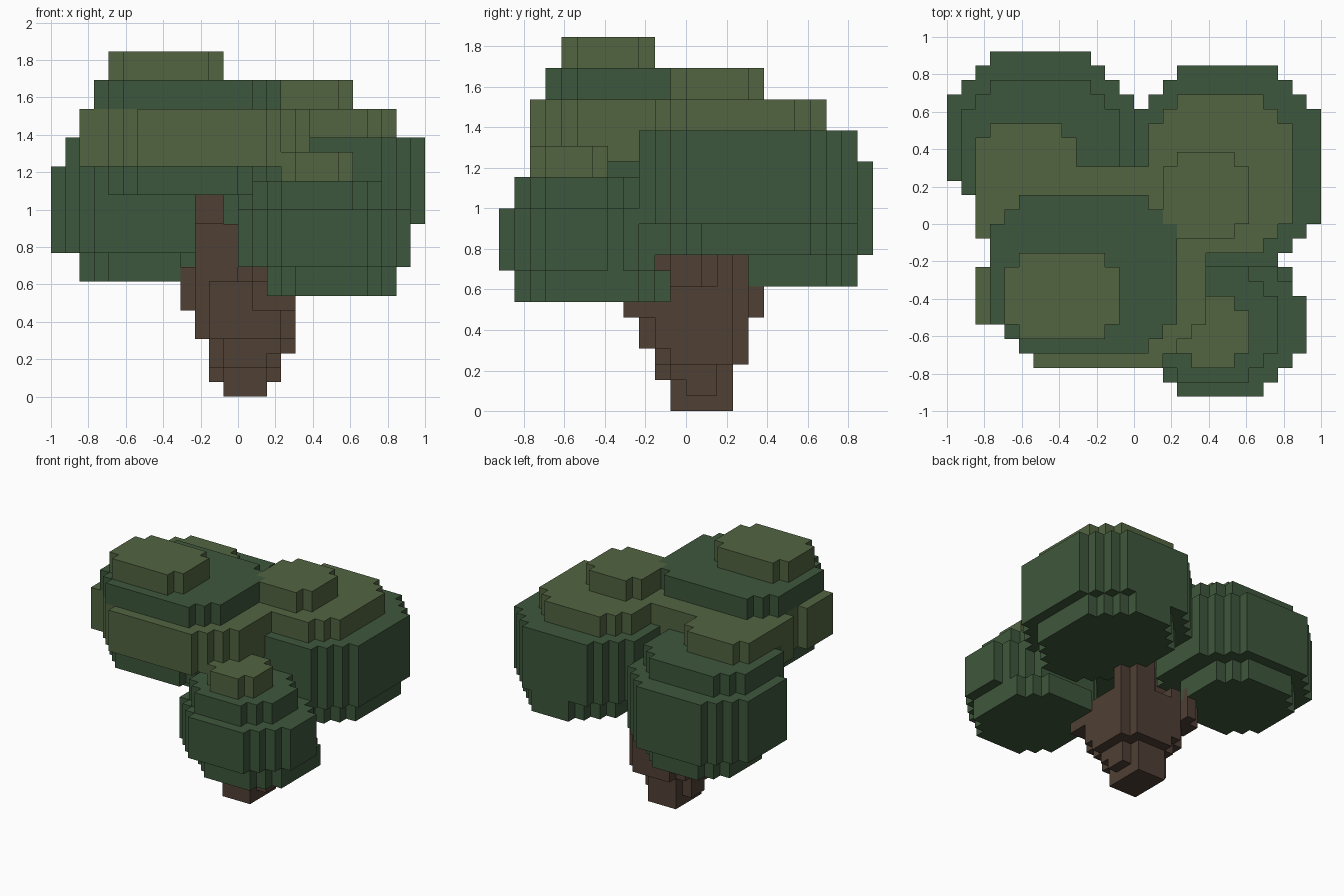
import bpy, bmesh

if "Cube" in bpy.data.objects:
    bpy.data.objects.remove(bpy.data.objects["Cube"])

V = 1 / 13  # size of one voxel


def material(name, rgb):
    m = bpy.data.materials.new(name)
    m.diffuse_color = (*rgb, 1)
    m.use_nodes = True
    m.node_tree.nodes["Principled BSDF"].inputs["Base Color"].default_value = m.diffuse_color
    return m


DARK = material("dark_leaf", (0.048, 0.095, 0.045))
LIGHT = material("light_leaf", (0.085, 0.127, 0.053))
BARK = material("bark", (0.08, 0.05, 0.035))


def outline(x0, x1, y0, y1, c):
    """Rectangle whose corners are cut into c one-voxel stair steps."""
    def corner(x, y, sx, sy):
        pts = [(x + sx * c, y)]
        for i in range(c):
            pts += [(x + sx * (c - i), y + sy * (i + 1)),
                    (x + sx * (c - i - 1), y + sy * (i + 1))]
        return pts
    loop = (corner(x0, y0, 1, 1)[::-1] + corner(x1, y0, -1, 1)
            + corner(x1, y1, -1, -1)[::-1] + corner(x0, y1, 1, -1))
    return [p for i, p in enumerate(loop) if p != loop[i - 1]]


def stack(name, mats, tiers):
    """One object made of stepped slabs (x0, x1, y0, y1, z0, z1, corner, material index)."""
    bm = bmesh.new()
    for x0, x1, y0, y1, z0, z1, c, mi in tiers:
        pts = outline(x0, x1, y0, y1, c)
        lo = [bm.verts.new((x * V, y * V, z0 * V)) for x, y in pts]
        hi = [bm.verts.new((x * V, y * V, z1 * V)) for x, y in pts]
        faces = [bm.faces.new(lo[::-1]), bm.faces.new(hi)]
        for i in range(len(pts)):
            faces.append(bm.faces.new((lo[i - 1], lo[i], hi[i], hi[i - 1])))
        for f in faces:
            f.material_index = mi
    me = bpy.data.meshes.new(name)
    bm.to_mesh(me)
    bm.free()
    for m in mats:
        me.materials.append(m)
    ob = bpy.data.objects.new(name, me)
    bpy.context.collection.objects.link(ob)
    return ob


LEAF = (DARK, LIGHT)

# Back left leaf clump
stack("back_left_crown", LEAF, [
    (-11, -2, 2, 11, 8, 10, 2, 0),
    (-13, 0, 0, 12, 10, 16, 3, 0),
    (-12, -1, 0, 10, 16, 18, 2, 0),
    (-11, -4, 0, 7, 18, 20, 1, 1),
])

# Back right leaf clump
stack("back_right_crown", LEAF, [
    (2, 12, -2, 11, 10, 12, 3, 0),
    (0, 13, -3, 11, 12, 18, 3, 0),
    (1, 11, -2, 9, 18, 20, 2, 1),
    (2, 8, -1, 5, 20, 22, 1, 1),
])

# Front left leaf clump, the tallest
stack("front_left_crown", LEAF, [
    (-9, 2, -9, 2, 14, 16, 2, 0),
    (-10, 5, -10, 4, 16, 20, 3, 1),
    (-11, -9, -7, -3, 16, 20, 0, 1),
    (-11, -9, -1, 1, 16, 20, 0, 1),
    (-10, 3, -9, 2, 20, 22, 2, 0),
    (-9, -1, -8, -2, 22, 24, 1, 1),
])

# Front right leaf clump, the lowest
stack("front_right_crown", LEAF, [
    (2, 11, -11, -1, 7, 9, 2, 0),
    (0, 12, -12, -2, 9, 13, 3, 0),
    (1, 10, -11, -3, 13, 15, 2, 0),
    (3, 8, -10, -5, 15, 17, 1, 1),
])

# Trunk widening upward into short branches
stack("trunk", (BARK,), [
    (-1, 2, -1, 3, 0, 1, 0, 0),
    (-2, 3, -1, 3, 1, 2, 1, 0),
    (-2, 3, -2, 3, 2, 4, 1, 0),
    (-2, 4, -2, 4, 3, 4, 1, 0),
    (-3, 4, -3, 4, 4, 6, 1, 0),
    (-3, 4, -3, 4, 6, 8, 1, 0),
])
stack("branches", (BARK,), [
    (-4, -1, 1, 5, 6, 9, 1, 0),
    (1, 4, -4, -1, 6, 8, 0, 0),
    (0, 4, 1, 4, 8, 11, 1, 0),
    (-3, 1, -2, 2, 8, 10, 1, 0),
    (-3, 0, -2, 1, 8, 12, 0, 0),
    (-3, -1, -3, 1, 12, 15, 0, 0),
])
